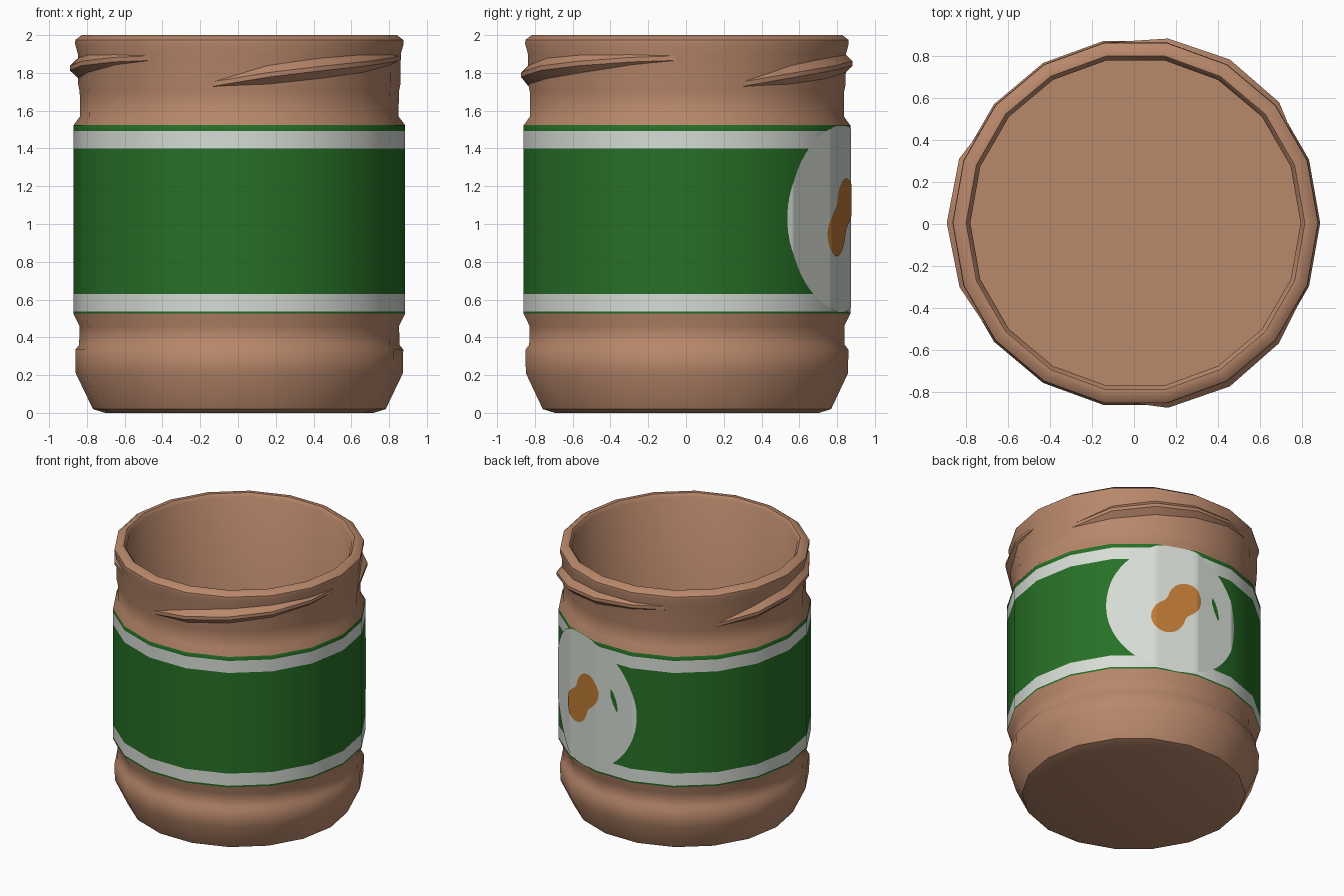
import bpy, bmesh, math

if "Cube" in bpy.data.objects:
    bpy.data.objects.remove(bpy.data.objects["Cube"])

SIDES = 18
STEP = 360 / SIDES
CX, CY = 0.007, 0.005
LABEL_R = 0.878


def material(name, rgb):
    m = bpy.data.materials.new(name)
    m.diffuse_color = (*rgb, 1)
    m.use_nodes = True
    m.node_tree.nodes["Principled BSDF"].inputs["Base Color"].default_value = m.diffuse_color
    return m


BROWN = material("tan_brown", (0.485, 0.246, 0.147))
GREEN = material("label_green", (0.02, 0.162, 0.02))
WHITE = material("label_white", (0.68, 0.716, 0.665))
ORANGE = material("nut_orange", (0.527, 0.198, 0.037))


def polar(deg, r, z):
    a = math.radians(deg)
    return (CX + r * math.cos(a), CY + r * math.sin(a), z)


def on_facet(deg, r, z):
    """Point on the flat side of the 18-sided wall."""
    mid = (math.floor(deg / STEP + 1e-6) + 0.5) * STEP
    k = math.cos(math.radians(STEP / 2)) / math.cos(math.radians(deg - mid))
    return polar(deg, r * k, z)


def finish(name, bm, mats, recalc=True):
    if recalc:
        bmesh.ops.recalc_face_normals(bm, faces=bm.faces)
    me = bpy.data.meshes.new(name)
    bm.to_mesh(me)
    bm.free()
    for m in mats:
        me.materials.append(m)
    ob = bpy.data.objects.new(name, me)
    bpy.context.collection.objects.link(ob)
    bpy.ops.object.select_all(action='DESELECT')
    ob.select_set(True)
    bpy.context.view_layer.objects.active = ob
    bpy.ops.object.shade_smooth_by_angle(angle=math.radians(40))
    return ob


# Jar: lathe profile (radius, height, colour of the band above this ring)
# colours: 0 brown, 1 green, 2 white
profile = [
    (0.71, 0.0, 0), (0.775, 0.02, 0), (0.866, 0.21, 0), (0.868, 0.335, 0),
    (0.848, 0.36, 0), (0.846, 0.46, 0),
    (LABEL_R, 0.525, 1), (LABEL_R, 0.537, 2), (LABEL_R, 0.63, 1),
    (LABEL_R, 1.40, 2), (LABEL_R, 1.492, 1), (LABEL_R, 1.523, 0),
    (0.843, 1.57, 0), (0.845, 1.70, 0), (0.853, 1.74, 0), (0.855, 1.90, 0),
    (0.87, 1.955, 0), (0.868, 1.975, 0), (0.835, 2.0, 0),
    (0.805, 2.0, 0), (0.785, 1.975, 0), (0.785, 0.06, 0),
]
bm = bmesh.new()
rings = [[bm.verts.new(polar(i * STEP, r, z)) for i in range(SIDES)]
         for r, z, _ in profile]
for k in range(len(rings) - 1):
    for i in range(SIDES):
        j = (i + 1) % SIDES
        f = bm.faces.new((rings[k][i], rings[k][j], rings[k + 1][j], rings[k + 1][i]))
        f.material_index = profile[k][2]
bm.faces.new(rings[0])       # underside
bm.faces.new(rings[-1])      # inside floor
finish("jar_body", bm, [BROWN, GREEN, WHITE])

# Lid threads: three tapering ridges that climb around the neck
ridge = [(0.851, 1.74), (0.892, 1.79), (0.897, 1.825),
         (0.89, 1.85), (0.87, 1.87), (0.851, 1.88)]
for n in range(3):
    bm = bmesh.new()
    rows = []
    for i, (r, z) in enumerate(ridge):
        deg = -100 + 120 * n + i * STEP
        h = 0.015 + 1.0 * (r - 0.85)
        section = [(0.835, z - h - 0.01), (r, z - 0.012),
                   (r, z + 0.012), (0.835, z + h + 0.01)]
        rows.append([bm.verts.new(polar(deg, a, b)) for a, b in section])
    for a, b in zip(rows, rows[1:]):
        for k in range(4):
            m = (k + 1) % 4
            bm.faces.new((a[k], b[k], b[m], a[m]))
    bm.faces.new(rows[0])
    bm.faces.new(rows[-1])
    finish("lid_thread_%d" % (n + 1), bm, [BROWN])


# Label artwork: flat outlines (degrees, height) wrapped onto the facets
def wrapped_plate(name, outline, lift, mat):
    bm = bmesh.new()
    bm.faces.new([bm.verts.new((d, z, 0)) for d, z in outline])
    for seam in range(0, 140, int(STEP)):
        bmesh.ops.bisect_plane(bm, geom=bm.verts[:] + bm.edges[:] + bm.faces[:],
                               dist=1e-5, plane_co=(seam, 0, 0), plane_no=(1, 0, 0))
    bmesh.ops.triangulate(bm, faces=bm.faces[:])
    for v in bm.verts:
        v.co = on_facet(v.co.x, LABEL_R + lift, v.co.y)
    return finish(name, bm, [mat], recalc=False)


def outline(deg, z, radius, count):
    """Outline from a radius function of the angle, in surface distance."""
    pts = []
    for i in range(count):
        t = math.tau * (i + 0.5) / count
        r = radius(t)
        pts.append((deg + math.degrees(r * math.cos(t) / LABEL_R), z + r * math.sin(t)))
    return pts


# White round badge, trimmed to the label height
badge = [(d, min(max(z, 0.527), 1.521))
         for d, z in outline(70, 1.03, lambda t: 0.50, 64)]
wrapped_plate("label_badge", badge, 0.003, WHITE)

# Two-lobed nut
tilt = math.radians(52)
nut = outline(70, 1.035, lambda t: 0.165 + 0.068 * math.cos(2 * (t - tilt)), 48)
wrapped_plate("badge_nut", nut, 0.006, ORANGE)

# Small green leaf-shaped sliver
leaf = [(88.8, 1.20), (88.6, 1.15), (90.0, 1.09), (92.2, 1.03),
        (92.8, 1.05), (91.9, 1.12), (90.4, 1.17)]
wrapped_plate("badge_sliver", leaf, 0.006, GREEN)
